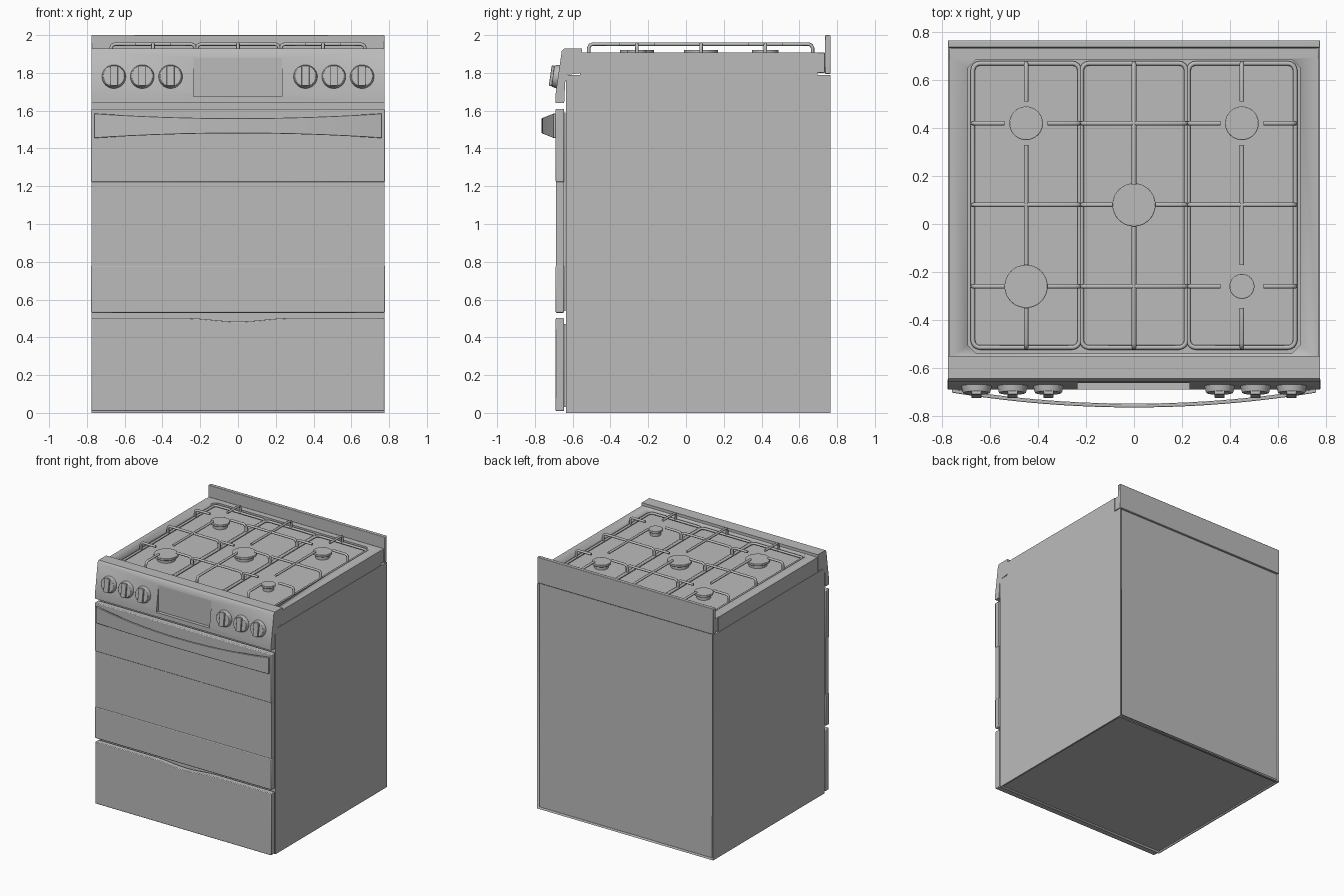
import bpy, bmesh, math
from mathutils import Matrix

if "Cube" in bpy.data.objects:
    bpy.data.objects.remove(bpy.data.objects["Cube"], do_unlink=True)

grey = bpy.data.materials.new("plain grey")
grey.use_nodes = True
grey.diffuse_color = (0.5, 0.5, 0.5, 1)
grey.node_tree.nodes["Principled BSDF"].inputs["Base Color"].default_value = (0.5, 0.5, 0.5, 1)


def activate(ob):
    bpy.ops.object.select_all(action='DESELECT')
    ob.select_set(True)
    bpy.context.view_layer.objects.active = ob


def finish(name, bm, bevel=0.0):
    bmesh.ops.recalc_face_normals(bm, faces=bm.faces)
    mesh = bpy.data.meshes.new(name)
    bm.to_mesh(mesh)
    bm.free()
    mesh.materials.append(grey)
    ob = bpy.data.objects.new(name, mesh)
    bpy.context.collection.objects.link(ob)
    if bevel:
        mod = ob.modifiers.new("edge", 'BEVEL')
        mod.width, mod.segments, mod.limit_method = bevel, 2, 'ANGLE'
    activate(ob)
    bpy.ops.object.shade_smooth_by_angle(angle=math.radians(35))
    return ob


def prism(name, pts, axis, lo, hi, bevel=0.0):
    """Extrude a 2D outline along the given axis."""
    place = {'X': lambda p, d: (d, p[0], p[1]),
             'Y': lambda p, d: (p[0], d, p[1]),
             'Z': lambda p, d: (p[0], p[1], d)}[axis]
    bm = bmesh.new()
    a = [bm.verts.new(place(p, lo)) for p in pts]
    b = [bm.verts.new(place(p, hi)) for p in pts]
    bm.faces.new(a)
    bm.faces.new(b)
    for i in range(len(pts)):
        j = (i + 1) % len(pts)
        bm.faces.new((a[i], a[j], b[j], b[i]))
    return finish(name, bm, bevel)


def box(name, x, y, z, bevel=0.0):
    outline = [(x[0], y[0]), (x[1], y[0]), (x[1], y[1]), (x[0], y[1])]
    return prism(name, outline, 'Z', z[0], z[1], bevel)


def carve(ob, cutter):
    mod = ob.modifiers.new("carve", 'BOOLEAN')
    mod.operation, mod.object, mod.solver = 'DIFFERENCE', cutter, 'EXACT'
    activate(ob)
    bpy.ops.object.modifier_apply(modifier=mod.name)
    bpy.data.objects.remove(cutter, do_unlink=True)


W = 0.775

# Cabinet, with the back and bottom set in behind thin side flanges
cabinet = box("cabinet", (-W, W), (-0.635, 0.765), (0, 1.79))
carve(cabinet, box("back_cutter", (-W + 0.012, W - 0.012), (0.755, 0.8), (0.012, 1.9)))
carve(cabinet, box("bottom_cutter", (-W + 0.012, W - 0.012), (-0.62, 0.745), (-0.1, 0.01)))

# Cooktop with a shallow chamfered well
cooktop = box("cooktop", (-W + 0.003, W - 0.003), (-0.56, 0.695), (1.785, 1.908))
x, y0, y1, c = 0.693, -0.54, 0.685, 0.035
well = [(-x + c, y0), (x - c, y0), (x, y0 + c), (x, y1 - c),
        (x - c, y1), (-x + c, y1), (-x, y1 - c), (-x, y0 + c)]
carve(cooktop, prism("well_cutter", well, 'Z', 1.875, 2))
box("rear_rail", (-W + 0.005, W - 0.005), (0.69, 0.735), (1.8, 1.908), 0.004)
box("back_guard", (-W, W), (0.735, 0.765), (1.795, 2.0), 0.004)

# Sloping control panel with a sunken display
panel_profile = [(-0.69, 1.64), (-0.69, 1.69), (-0.658, 1.915), (-0.645, 1.93), (-0.55, 1.93),
                 (-0.55, 1.80), (-0.625, 1.79), (-0.64, 1.75), (-0.645, 1.64)]
panel = prism("control_panel", panel_profile, 'X', -W, W)
carve(panel, box("display_cutter", (-0.235, 0.232), (-0.8, -0.663), (1.675, 1.888)))

# Control knobs: tapered disc plus grip bar, square to the slope
tilt = math.atan2(0.032, 0.225)
for side in (-1, 1):
    for i in range(3):
        bm = bmesh.new()
        bmesh.ops.create_cone(bm, cap_ends=True, segments=40, radius1=0.064, radius2=0.056,
                              depth=0.03, matrix=Matrix.Translation((0, 0, 0.013)))
        bmesh.ops.create_cube(bm, size=1, matrix=Matrix.Translation((0, 0, 0.025))
                              @ Matrix.Diagonal((0.042, 0.108, 0.034, 1)))
        spot = Matrix.Translation((side * (0.357 + 0.15 * i), -0.677, 1.78))
        bm.transform(spot @ Matrix.Rotation(math.pi / 2 - tilt, 4, 'X'))
        finish(f"{'left' if side > 0 else 'right'}_knob_{i + 1}", bm, 0.003)

# Oven door
box("door_liner", (-0.76, 0.76), (-0.66, -0.637), (0.54, 1.59))
box("door_upper_panel", (-W - 0.003, W + 0.003), (-0.69, -0.645), (1.222, 1.61), 0.006)
box("door_window", (-W, W), (-0.687, -0.645), (0.775, 1.225))
box("door_lower_panel", (-W - 0.003, W + 0.003), (-0.69, -0.645), (0.53, 0.78), 0.006)

# Bowed door handle, slimmer toward the middle
bm = bmesh.new()
previous = None
steps = 32
for k in range(steps + 1):
    t = 2 * k / steps - 1
    s = 1 - t * t
    y, top, low = -0.703 - 0.062 * s, 1.585 - 0.025 * s, 1.455 + 0.025 * s
    ring = [bm.verts.new((0.76 * t, py, pz)) for py, pz in
            ((y, low), (y, top), (y + 0.016, top), (y + 0.016, low))]
    if previous:
        for i in range(4):
            j = (i + 1) % 4
            bm.faces.new((previous[i], previous[j], ring[j], ring[i]))
    else:
        bm.faces.new(ring)
    previous = ring
bm.faces.new(previous)
finish("door_handle", bm, 0.003)
for side, label in ((-1, "right"), (1, "left")):
    a, b = sorted((side * 0.69, side * 0.755))
    box(label + "_handle_mount", (a, b), (-0.7, -0.68), (1.47, 1.57))

# Storage drawer with a scooped top edge
scoop = [(0.28 - 0.035 * k, 0.502 - 0.018 * math.cos((0.28 - 0.035 * k) / 0.28 * math.pi / 2) ** 2)
         for k in range(17)]
drawer = [(-W, 0.01), (W, 0.01), (W, 0.502)] + scoop + [(-W, 0.502)]
prism("drawer", drawer, 'Y', -0.69, -0.645, 0.005)
box("drawer_liner", (-0.755, 0.755), (-0.65, -0.63), (0.03, 0.47))

# Burners: narrow base below a flat cap
burners = ((-0.45, 0.42, 0.07), (0.45, 0.42, 0.07), (0, 0.08, 0.09),
           (-0.45, -0.26, 0.09), (0.45, -0.26, 0.052))
for n, (bx, by, r) in enumerate(burners):
    bm = bmesh.new()
    for radius, low, high in ((r * 0.75, 1.87, 1.906), (r, 1.904, 1.922)):
        bmesh.ops.create_cone(bm, cap_ends=True, segments=48, radius1=radius, radius2=radius,
                              depth=high - low,
                              matrix=Matrix.Translation((bx, by, (low + high) / 2)))
    finish(f"burner_{n + 1}", bm, 0.003)


# Pan supports: a low rounded frame with raised bars
LOW, HIGH, BEND = 1.892, 1.952, 0.02


def bar(axis, fixed, start, end, drop_start, drop_end):
    path = []
    if drop_start:
        path += [(start, LOW), (start, HIGH - BEND), (start + BEND * 0.3, HIGH - BEND * 0.3),
                 (start + BEND, HIGH)]
    else:
        path.append((start, HIGH))
    if drop_end:
        path += [(end - BEND, HIGH), (end - BEND * 0.3, HIGH - BEND * 0.3),
                 (end, HIGH - BEND), (end, LOW)]
    else:
        path.append((end, HIGH))
    return [(d, fixed, z) if axis == 'X' else (fixed, d, z) for d, z in path]


def grate(name, x0, x1, bars):
    curve = bpy.data.curves.new(name, 'CURVE')
    curve.dimensions = '3D'
    curve.bevel_depth, curve.bevel_resolution, curve.use_fill_caps = 0.0095, 2, True
    r, frame = 0.03, []
    for cx, cy, a0 in ((x1 - r, 0.67 - r, 0), (x0 + r, 0.67 - r, 1),
                       (x0 + r, -0.515 + r, 2), (x1 - r, -0.515 + r, 3)):
        for k in range(5):
            a = (a0 + k / 4) * math.pi / 2
            frame.append((cx + r * math.cos(a), cy + r * math.sin(a), LOW))
    for path, closed in [(frame, True)] + [(b, False) for b in bars]:
        spline = curve.splines.new('POLY')
        spline.points.add(len(path) - 1)
        for point, co in zip(spline.points, path):
            point.co = (*co, 1)
        spline.use_cyclic_u = closed
    curve.materials.append(grey)
    ob = bpy.data.objects.new(name, curve)
    bpy.context.collection.objects.link(ob)
    activate(ob)
    bpy.ops.object.convert(target='MESH')
    bpy.ops.object.shade_smooth_by_angle(angle=math.radians(50))


FRONT, BACK = -0.515, 0.67
for side, label in ((-1, "right"), (1, "left")):
    x0, x1 = sorted((side * 0.227, side * 0.672))
    mid = side * 0.45
    bars = [bar('X', 0.08, x0, x1, True, True),
            bar('Y', mid, 0.51, BACK, False, True),
            bar('Y', mid, -0.17, 0.33, False, False),
            bar('Y', mid, FRONT, -0.35, True, False)]
    for y in (0.42, -0.26):
        bars += [bar('X', y, x0, mid - 0.09, True, False),
                 bar('X', y, mid + 0.09, x1, False, True)]
    grate(label + "_grate", x0, x1, bars)

grate("middle_grate", -0.218, 0.218,
      [bar('X', y, -0.218, 0.218, True, True) for y in (0.42, -0.26)]
      + [bar('X', 0.08, -0.218, -0.09, True, False), bar('X', 0.08, 0.09, 0.218, False, True),
         bar('Y', 0, 0.165, BACK, False, True), bar('Y', 0, FRONT, -0.01, True, False)])
